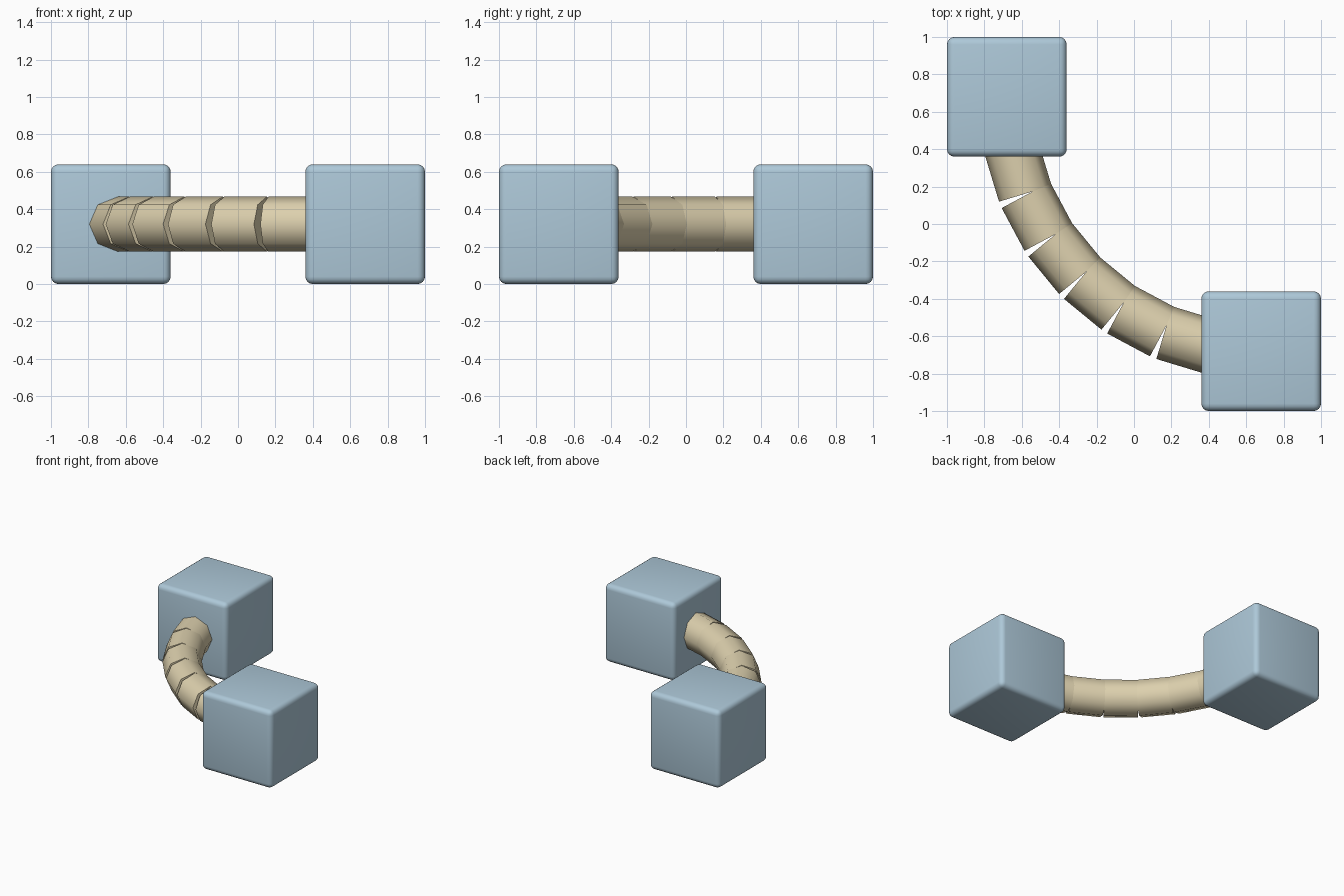
import bpy, math
from mathutils import Matrix

if "Cube" in bpy.data.objects:
    bpy.data.objects.remove(bpy.data.objects["Cube"])

H = 0.64            # cube edge
ZC = H / 2          # height of the tube axis
C = 1 - H / 2       # cube centre offset, also the arc centre
ARC_R = 1.357       # arc radius of the tube axis
TUBE_R = 0.147
SEG_LEN = 0.259
SEGMENTS = 8


def material(name, rgb):
    m = bpy.data.materials.new(name)
    m.diffuse_color = (*rgb, 1)
    m.use_nodes = True
    m.node_tree.nodes["Principled BSDF"].inputs["Base Color"].default_value = m.diffuse_color
    return m


blue = material("pale_blue", (0.42, 0.58, 0.69))
tan = material("sand", (0.72, 0.63, 0.42))


def finish(name, mat, angle):
    ob = bpy.context.object
    ob.name = name
    ob.data.materials.append(mat)
    bpy.ops.object.shade_smooth_by_angle(angle=math.radians(angle))
    return ob


# Rounded end blocks
for name, x, y in (("back_block", -C, C), ("front_block", C, -C)):
    bpy.ops.mesh.primitive_cube_add(size=H, location=(x, y, ZC))
    ob = bpy.context.object
    bev = ob.modifiers.new("rounded_edges", 'BEVEL')
    bev.width = 0.04
    bev.segments = 4
    bpy.ops.object.modifier_apply(modifier=bev.name)
    finish(name, blue, 40)

# Straight eight-sided tube pieces along a quarter circle, open on the outside of the bend
step = math.pi / 2 / SEGMENTS
for i in range(SEGMENTS):
    a = math.pi + (i + 0.5) * step
    bpy.ops.mesh.primitive_cylinder_add(vertices=8, radius=TUBE_R, depth=SEG_LEN)
    ob = finish(f"tube_segment_{i + 1}", tan, 60)
    ob.matrix_world = (Matrix.Translation((C + ARC_R * math.cos(a), C + ARC_R * math.sin(a), ZC))
                       @ Matrix.Rotation(a, 4, 'Z') @ Matrix.Rotation(math.pi / 2, 4, 'X'))
